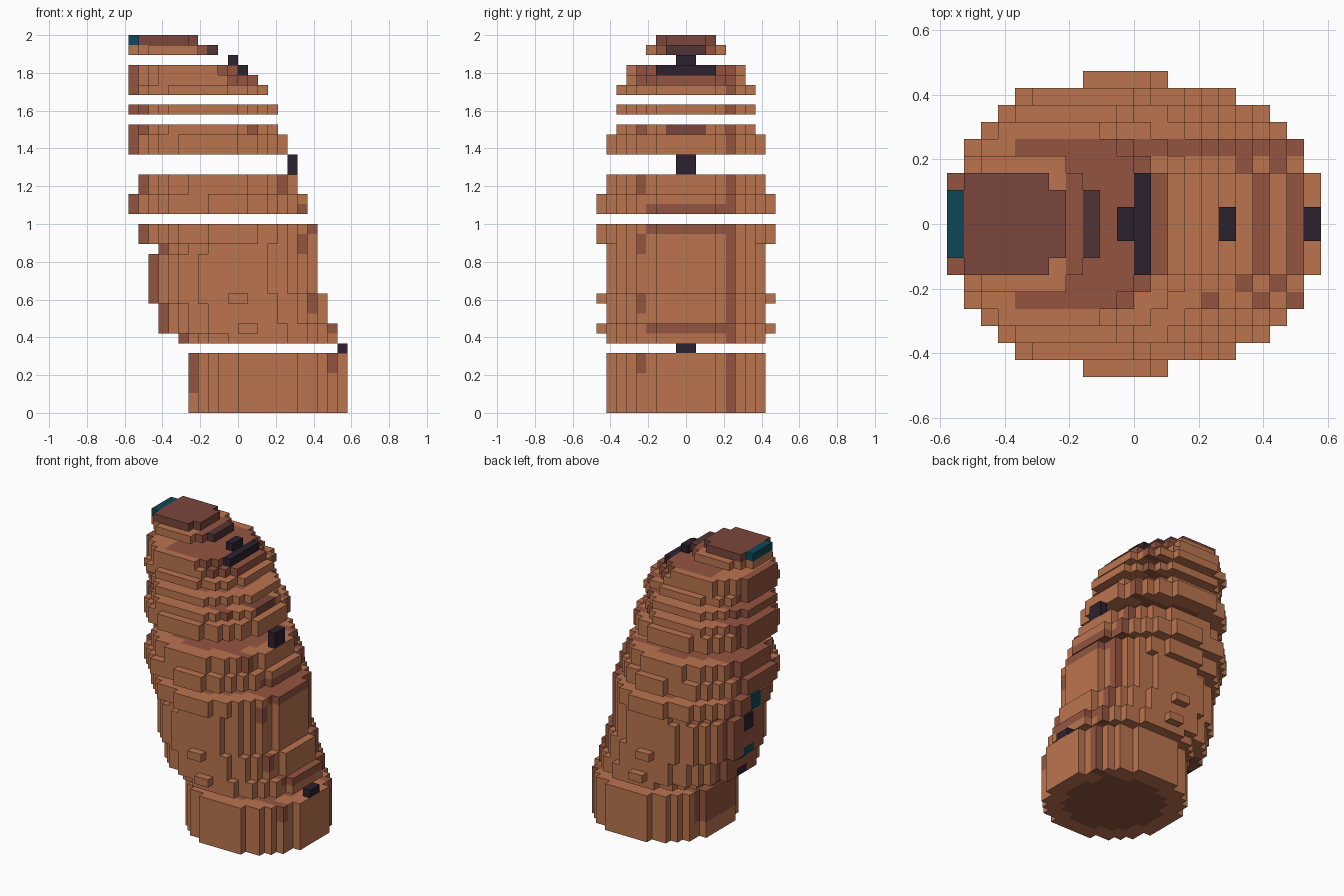
import bpy, bmesh, math
from mathutils import Vector

if "Cube" in bpy.data.objects:
    bpy.data.objects.remove(bpy.data.objects["Cube"])

S = 2 / 38  # edge of one block

def lin(c):
    c /= 255
    return c / 12.92 if c <= 0.04045 else ((c + 0.055) / 1.055) ** 2.4

PALETTE = [("clay_orange", (187, 116, 79)), ("red_brown", (148, 85, 65)),
           ("dark_brown", (122, 70, 60)), ("umber", (82, 53, 53)),
           ("near_black", (45, 33, 46)), ("teal", (14, 72, 86))]
MATS = []
for name, rgb in PALETTE:
    m = bpy.data.materials.new(name)
    m.diffuse_color = (*[lin(c) for c in rgb], 1)
    m.use_nodes = True
    m.node_tree.nodes["Principled BSDF"].inputs["Base Color"].default_value = m.diffuse_color
    MATS.append(m)
ORANGE, RED, BROWN, UMBER, BLACK, TEAL = range(6)

# Each section: stacked oval slabs (first layer, end layer, x start, x end, half depth)
SECTIONS = {
    "base": [(0, 6, 6, 22, 8)],
    "trunk": [(7, 8, 5, 21, 8), (8, 9, 3, 21, 8), (9, 11, 3, 20, 8), (11, 12, 2, 20, 8),
              (12, 16, 2, 19, 8), (16, 17, 3, 19, 8), (17, 19, 1, 19, 9)],
    "waist_ring": [(20, 22, 0, 18, 9), (22, 24, 1, 17, 8)],
    "chest_ring": [(26, 28, 0, 16, 8), (28, 29, 0, 15, 7)],
    "neck_ring": [(30, 31, 0, 15, 7)],
    "head_ring": [(32, 33, 0, 14, 7), (33, 34, 0, 13, 6), (34, 35, 0, 12, 6)],
    "cap": [(36, 37, 0, 9, 4), (37, 38, 0, 7, 3)],
}

# Small dark studs sitting in the gaps: section, x, layers
STUDS = [("base", 21, (6,)), ("waist_ring", 16, (24, 25)), ("head_ring", 10, (35,))]

# Side bumps: layer, x start
BUMPS = [(8, 11), (11, 10)]


def block_colour(i, j, k, i0, i1, b):
    a = (i1 - i0) / 2
    u, v = i + 0.5 - (i0 + i1) / 2, abs(j + 0.5)
    d = math.hypot(u / a, v / b)
    # cap and head markings
    if k == 37:
        return TEAL if i == 0 else BROWN
    if k == 36:
        return UMBER if i == 8 else RED if i == 7 else ORANGE
    if k == 34 and i == 11:
        return BLACK
    if k in (33, 34):
        return RED if (i > 3 and v < 5) or (i == 0 and v < 3) else ORANGE
    # spots down the spine
    if i == i0 and v < 1:
        if k in (10, 11, 17, 18):
            return TEAL
        if k in (7, 8, 14, 15):
            return BLACK
    # red-brown core, spine side and front stripes
    if d < 0.75:
        return RED
    if u < -a + 3 and v < 4 and k > 1:
        return RED
    if u > 0 and v == 4.5 and (j > 0 or k % 6 > 3):
        return RED
    if u > 0 and v < 4 and k in (8, 18, 20):
        return RED
    if u > 0 and v < 2 and k == 28:
        return BROWN
    return ORANGE


# Fill the block grid
blocks = {}
for name, slabs in SECTIONS.items():
    cells = blocks.setdefault(name, {})
    for k0, k1, i0, i1, b in slabs:
        a, c = (i1 - i0) / 2, (i0 + i1) / 2
        for k in range(k0, k1):
            for i in range(i0, i1):
                u = (i + 0.5 - c) / a
                h = math.floor(b * math.sqrt(max(0, 1 - u * u)) + 0.7)
                if h > 8 and not 8 <= i < 13:
                    h = 8
                h = min(h, b)
                for j in range(-h, h):
                    cells[i, j, k] = block_colour(i, j, k, i0, i1, b)
for name, i, layers in STUDS:
    for k in layers:
        for j in (-1, 0):
            blocks[name][i, j, k] = BLACK
for k, i0 in BUMPS:
    for i in (i0, i0 + 1):
        for j in (-9, 8):
            blocks["trunk"][i, j, k] = ORANGE

# Outer faces of a block: direction and its two in-plane axes
AXES = [Vector(v) for v in ((1, 0, 0), (0, 1, 0), (0, 0, 1))]


def build(name, cells):
    bm = bmesh.new()
    cache = {}

    def vert(p):
        key = tuple(round(q) for q in p)
        if key not in cache:
            x, y, z = key
            cache[key] = bm.verts.new(((x - 11) * S, y * S, z * S))
        return cache[key]

    for cell, mat in cells.items():
        p = Vector(cell)
        for ax in range(3):
            n, s, t = AXES[ax], AXES[(ax + 1) % 3], AXES[(ax + 2) % 3]
            for sign in (1, -1):
                if tuple(int(q) for q in p + n * sign) in cells:
                    continue
                o = p + n if sign > 0 else p
                ring = [o, o + s, o + s + t, o + t]
                if sign < 0:
                    ring.reverse()
                bm.faces.new([vert(q) for q in ring]).material_index = mat
    me = bpy.data.meshes.new(name)
    bm.to_mesh(me)
    bm.free()
    for m in MATS:
        me.materials.append(m)
    bpy.context.collection.objects.link(bpy.data.objects.new(name, me))


for name, cells in blocks.items():
    build(name, cells)
